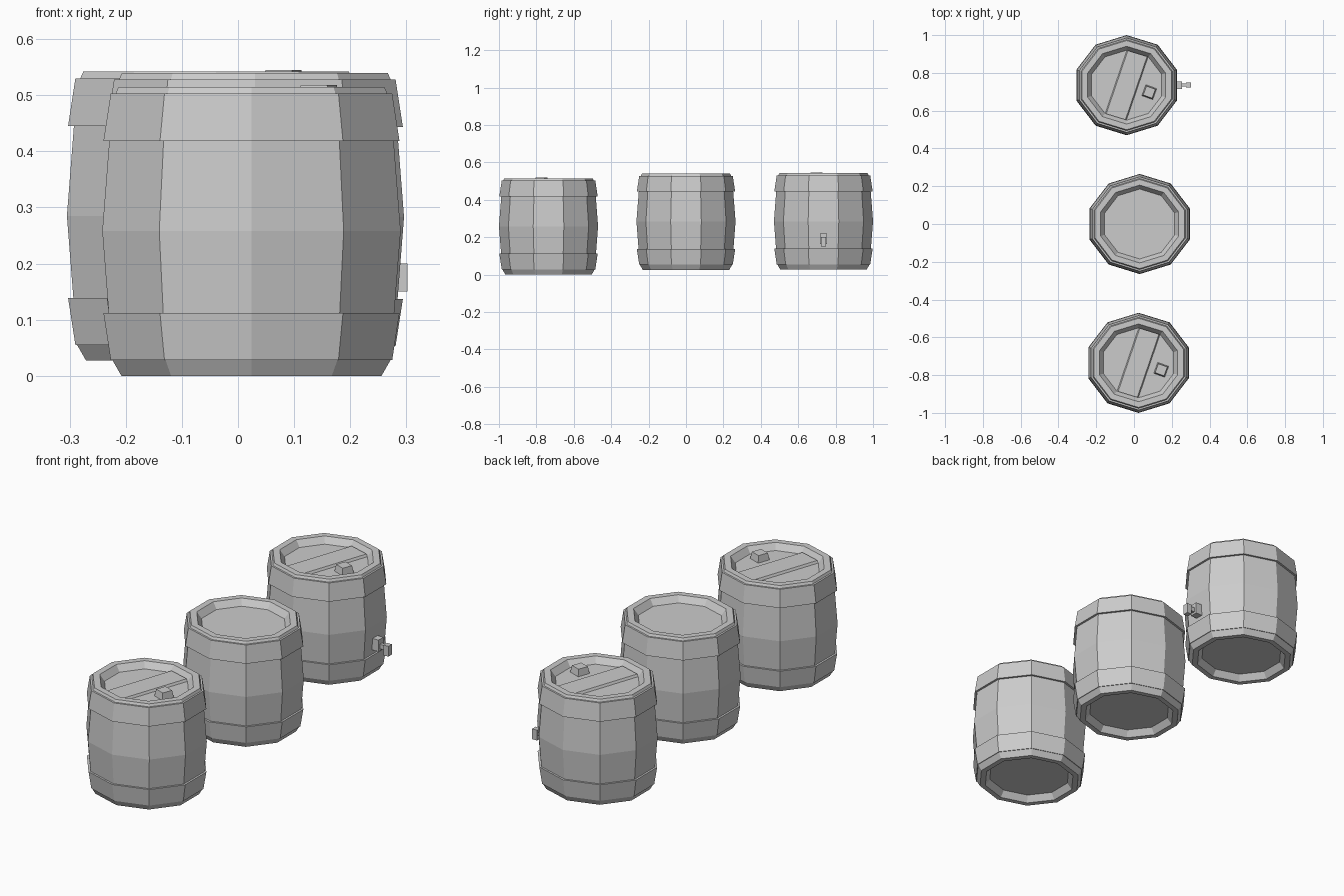
import bpy, bmesh, math
from mathutils import Matrix

if "Cube" in bpy.data.objects:
    bpy.data.objects.remove(bpy.data.objects["Cube"])

SIDES = 10
SX = 1.055          # barrels are slightly wider in x than in y
LID_R, LID_Z = 0.185, 0.485


def ring_point(i, r, z):
    a = math.pi / 2 - i * 2 * math.pi / SIDES
    return (r * math.cos(a) * SX, r * math.sin(a), z)


def finish(name, bm, loc):
    bmesh.ops.recalc_face_normals(bm, faces=bm.faces)
    me = bpy.data.meshes.new(name)
    bm.to_mesh(me)
    bm.free()
    ob = bpy.data.objects.new(name, me)
    ob.location = loc
    bpy.context.collection.objects.link(ob)
    return ob


def lathe(name, profile, loc, closed):
    """Turn (radius, z) points; closed loops the profile, otherwise ends are capped."""
    bm = bmesh.new()
    rings = [[bm.verts.new(ring_point(i, r, z)) for i in range(SIDES)] for r, z in profile]
    pairs = list(zip(rings, rings[1:]))
    if closed:
        pairs.append((rings[-1], rings[0]))
    else:
        bm.faces.new(rings[0])
        bm.faces.new(rings[-1])
    for a, b in pairs:
        for i in range(SIDES):
            j = (i + 1) % SIDES
            bm.faces.new((a[i], a[j], b[j], b[i]))
    return finish(name, bm, loc)


def frustum(name, lower, upper, loc):
    """Join two matching outlines into a closed solid."""
    bm = bmesh.new()
    a = [bm.verts.new(p) for p in lower]
    b = [bm.verts.new(p) for p in upper]
    bm.faces.new(a)
    bm.faces.new(b)
    n = len(a)
    for i in range(n):
        bm.faces.new((a[i], a[(i + 1) % n], b[(i + 1) % n], b[i]))
    return finish(name, bm, loc)


def box(name, x0, x1, width, z0, z1, loc):
    bm = bmesh.new()
    m = Matrix.Translation(((x0 + x1) / 2, 0, (z0 + z1) / 2)) @ Matrix.Diagonal((x1 - x0, width, z1 - z0, 1))
    bmesh.ops.create_cube(bm, size=1, matrix=m)
    return finish(name, bm, loc)


def square(cx, cy, side, z, turn):
    r = side / math.sqrt(2)
    return [(cx + r * math.cos(turn + math.pi / 4 + k * math.pi / 2),
             cy + r * math.sin(turn + math.pi / 4 + k * math.pi / 2), z) for k in range(4)]


BODY = [(LID_R, 0.03), (0.206, 0), (0.231, 0), (0.247, 0.028), (0.265, 0.258),
        (0.247, 0.49), (0.236, 0.515), (0.206, 0.515), (LID_R, LID_Z)]


def barrel(label, loc, lid):
    # staves with recessed ends
    lathe(label + "_barrel_body", BODY, loc, False)
    # tapered hoops
    lathe(label + "_upper_hoop", [(0.24, 0.418), (0.263, 0.418), (0.25, 0.503), (0.235, 0.503)], loc, True)
    lathe(label + "_lower_hoop", [(0.24, 0.112), (0.263, 0.112), (0.25, 0.028), (0.235, 0.028)], loc, True)
    if lid:
        # raised middle plank spanning four lid corners
        corners = [0, 1, 5, 6]
        low = [ring_point(i, LID_R, LID_Z - 0.002) for i in corners]
        n = (math.cos(math.radians(18)), -math.sin(math.radians(18)))
        signs = [1, -1, -1, 1]
        high = [(p[0] + s * 0.007 * n[0], p[1] + s * 0.007 * n[1], LID_Z + 0.011)
                for p, s in zip(low, signs)]
        frustum(label + "_lid_plank", low, high, loc)
        # bung
        t = math.radians(-20)
        frustum(label + "_bung", square(0.12, -0.037, 0.062, LID_Z - 0.002, t),
                square(0.12, -0.037, 0.05, 0.518, t), loc)


barrel("front", (0.024, -0.735, 0), True)
barrel("middle", (0.03, 0, 0.025), False)
back = (-0.039, 0.735, 0.027)
barrel("back", back, True)

# tap on the side of the back barrel
box("tap_base", 0.245, 0.292, 0.038, 0.136, 0.192, back)
box("tap_neck", 0.285, 0.32, 0.016, 0.146, 0.168, back)
box("tap_spout", 0.315, 0.341, 0.027, 0.123, 0.173, back)
